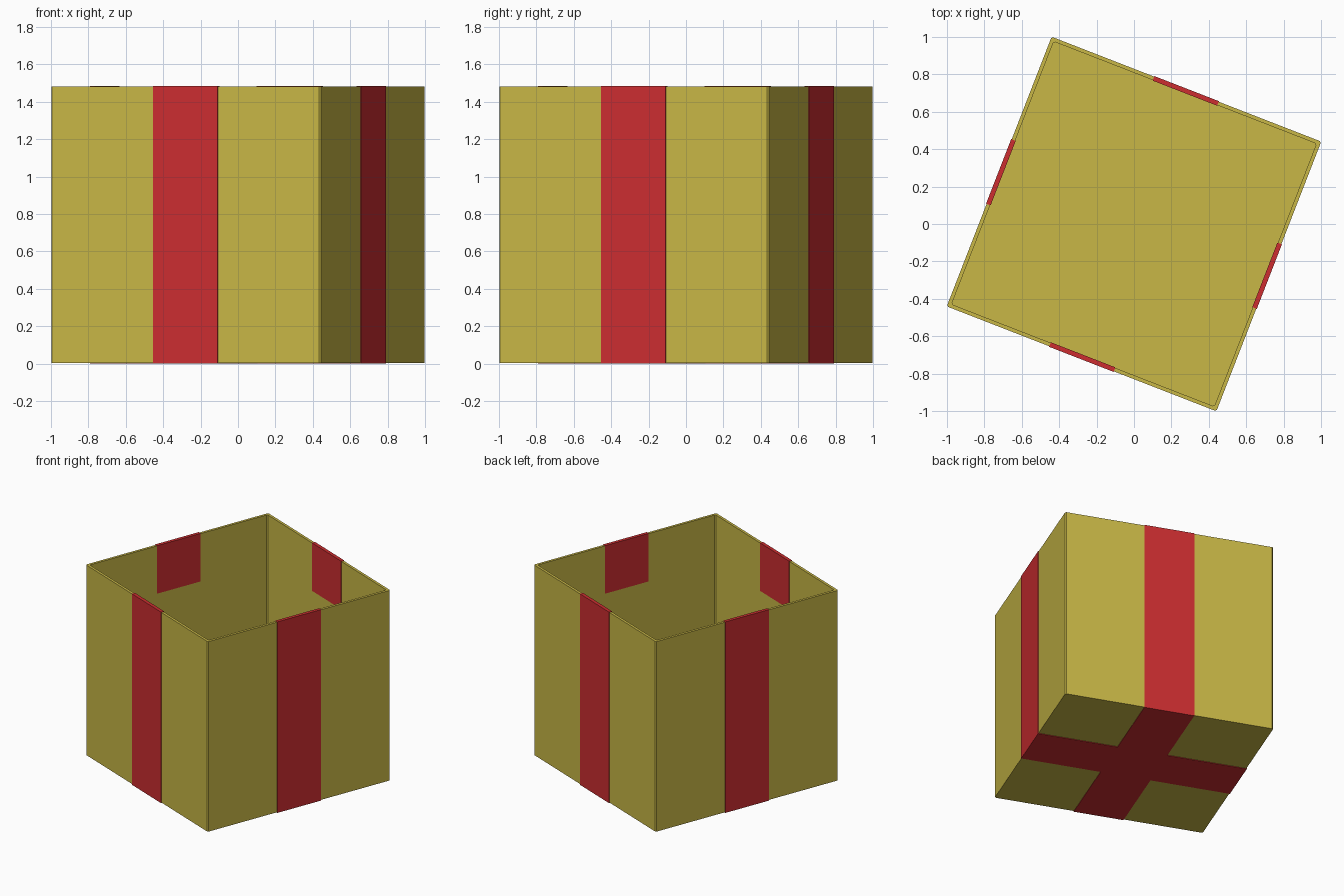
import bpy, bmesh, math
from mathutils import Matrix, Vector

if "Cube" in bpy.data.objects:
    bpy.data.objects.remove(bpy.data.objects["Cube"])

H, T, C = 0.7735, 0.02, 0.008       # half width, wall thickness, corner chamfer
Z0, Z1 = 0.004, 1.482               # box bottom and rim
RW, P, FLAP = 0.185, 0.003, 0.37    # ribbon half width, plate thickness, inner flap
TURN = Matrix.Rotation(math.radians(-21.25), 4, 'Z')


def material(name, rgb):
    m = bpy.data.materials.new(name)
    m.diffuse_color = (*rgb, 1)
    m.use_nodes = True
    m.node_tree.nodes["Principled BSDF"].inputs["Base Color"].default_value = m.diffuse_color
    return m


yellow = material("mustard_yellow", (0.578, 0.474, 0.061))
red = material("ribbon_red", (0.604, 0.027, 0.030))


def finish(name, bm, mat):
    bmesh.ops.recalc_face_normals(bm, faces=bm.faces)
    bm.transform(TURN)
    me = bpy.data.meshes.new(name)
    bm.to_mesh(me)
    bm.free()
    me.materials.append(mat)
    ob = bpy.data.objects.new(name, me)
    bpy.context.collection.objects.link(ob)


def ring(bm, h, c, z):
    # square outline with slightly cut corners
    pts = []
    for k in range(4):
        r = Matrix.Rotation(k * math.pi / 2, 3, 'Z')
        pts += [r @ Vector((h, h - c, z)), r @ Vector((h - c, h, z))]
    return [bm.verts.new(p) for p in pts]


# open box: outer wall, rim, inner wall, floor
bm = bmesh.new()
rings = [ring(bm, H, C, Z0), ring(bm, H, C, Z1),
         ring(bm, H - T, C, Z1), ring(bm, H - T, C, Z0 + T)]
for a, b in zip(rings, rings[1:]):
    for i in range(8):
        j = (i + 1) % 8
        bm.faces.new((a[i], a[j], b[j], b[i]))
bm.faces.new(rings[0])
bm.faces.new(rings[-1])
finish("open_box", bm, yellow)

# ribbon strips: hook-shaped profile under the base, up the wall, over the rim
i = H - T
profile = [(RW, 0), (H + P, 0), (H + P, Z1 + P), (i - P, Z1 + P),
           (i - P, Z1 - FLAP), (i, Z1 - FLAP), (i, Z1), (H, Z1), (H, Z0), (RW, Z0)]
for k, side in enumerate(("right", "back", "left", "front")):
    bm = bmesh.new()
    face = bm.faces.new([bm.verts.new((x, -RW, z)) for x, z in profile])
    ext = bmesh.ops.extrude_face_region(bm, geom=[face])
    moved = [v for v in ext["geom"] if isinstance(v, bmesh.types.BMVert)]
    bmesh.ops.translate(bm, verts=moved, vec=(0, 2 * RW, 0))
    bm.transform(Matrix.Rotation(k * math.pi / 2, 4, 'Z'))
    finish("ribbon_" + side, bm, red)

# square where the ribbons cross under the base
bm = bmesh.new()
bmesh.ops.create_cube(bm, size=1)
bm.transform(Matrix.Translation((0, 0, Z0 / 2)) @ Matrix.Diagonal((2 * RW, 2 * RW, Z0, 1)))
finish("ribbon_crossing", bm, red)
